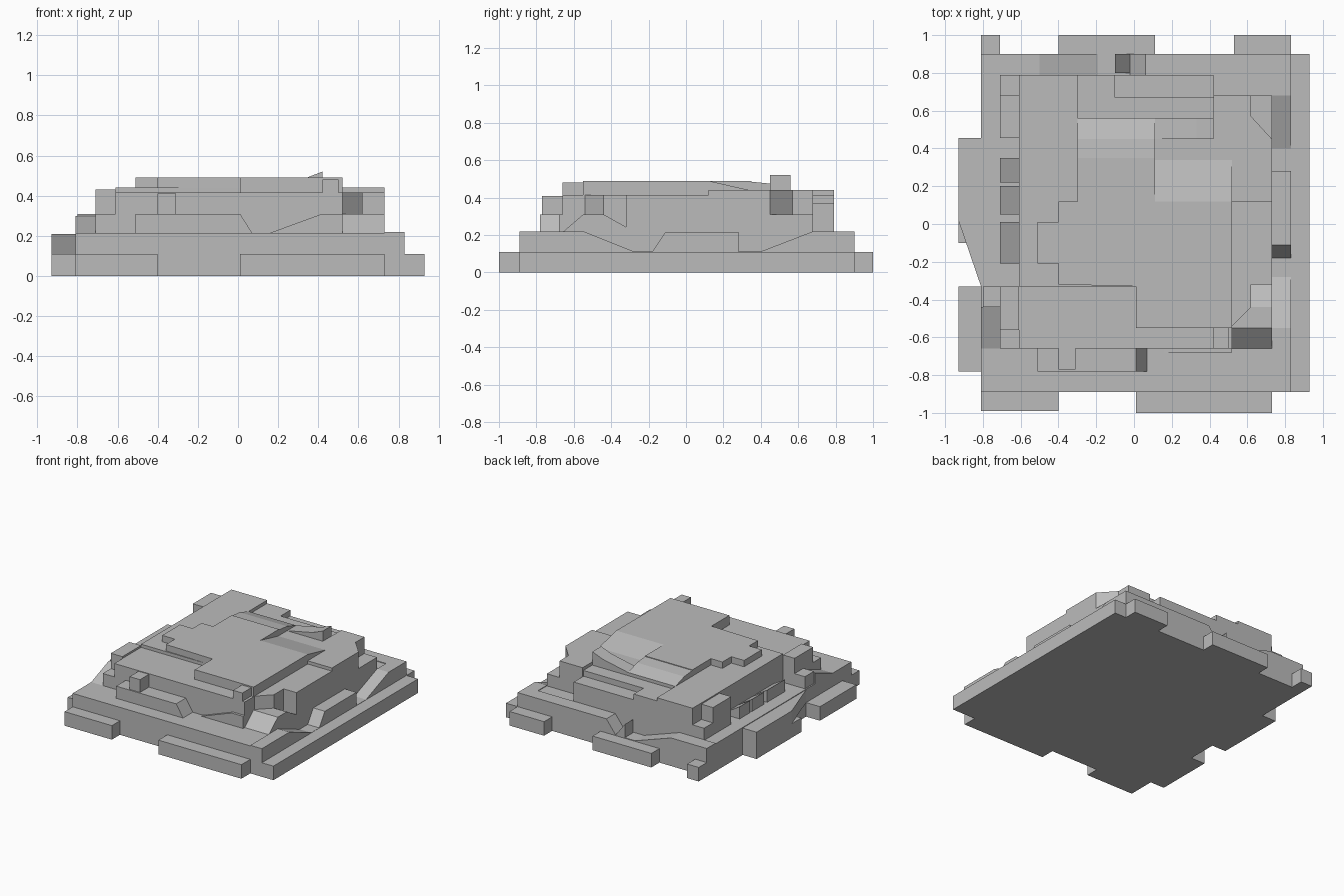
import bpy, bmesh

if "Cube" in bpy.data.objects:
    bpy.data.objects.remove(bpy.data.objects["Cube"])

mat = bpy.data.materials.new("stone_grey")
mat.diffuse_color = (0.5, 0.5, 0.5, 1)
mat.use_nodes = True
mat.node_tree.nodes["Principled BSDF"].inputs["Base Color"].default_value = mat.diffuse_color


def prism(name, pts, lo, hi, axis='z', hole=None, bottom=False):
    """Extrude a 2D outline along an axis; optional rectangular hole in the top (hidden area)."""
    bm = bmesh.new()
    place = {'z': lambda p, h: (p[0], p[1], h),
             'x': lambda p, h: (h, p[0], p[1]),
             'y': lambda p, h: (p[0], h, p[1])}[axis]
    a = [bm.verts.new(place(p, lo)) for p in pts]
    b = [bm.verts.new(place(p, hi)) for p in pts]
    n = len(pts)
    for i in range(n):
        j = (i + 1) % n
        bm.faces.new((a[i], a[j], b[j], b[i]))
    if bottom or axis != 'z':
        bm.faces.new(a[::-1])
    if hole:
        x0, x1, y0, y1 = hole
        h = [bm.verts.new((x, y, hi)) for x, y in ((x0, y0), (x1, y0), (x1, y1), (x0, y1))]
        loop = [bm.edges.get((b[i], b[(i + 1) % n])) for i in range(n)]
        loop += [bm.edges.new((h[i], h[(i + 1) % 4])) for i in range(4)]
        bmesh.ops.triangle_fill(bm, edges=loop, use_beauty=True, normal=(0, 0, 1))
    else:
        bm.faces.new(b)
    bmesh.ops.recalc_face_normals(bm, faces=bm.faces)
    # keep the upper terraces facing outwards even when the outline is open below
    tops = [f for f in bm.faces if all(abs(v.co.z - hi) < 1e-5 for v in f.verts)]
    if axis == 'z' and tops and tops[0].normal.z < 0:
        bmesh.ops.reverse_faces(bm, faces=bm.faces[:])
    me = bpy.data.meshes.new(name)
    bm.to_mesh(me)
    bm.free()
    me.materials.append(mat)
    ob = bpy.data.objects.new(name, me)
    bpy.context.collection.objects.link(ob)
    return ob


def box(name, x0, x1, y0, y1, z0, z1):
    return prism(name, [(x0, y0), (x1, y0), (x1, y1), (x0, y1)], z0, z1)


# Ground slab with jutting tabs
base = [(-.81, -.99), (-.40, -.99), (-.40, -.89), (.01, -.89), (.01, -1), (.73, -1), (.73, -.89),
        (.93, -.89), (.93, .90), (.83, .90), (.83, 1), (.53, 1), (.53, .90), (.11, .90), (.11, 1),
        (-.40, 1), (-.40, .90), (-.71, .90), (-.71, 1), (-.81, 1), (-.81, .455), (-.93, .455),
        (-.93, -.10), (-.81, -.10), (-.81, -.33), (-.93, -.33), (-.93, -.78), (-.81, -.78)]
prism("base_slab", base, 0, .11, hole=(-.78, .70, -.86, .76), bottom=True)

# Second terrace with broken right and back rims
second = [(-.81, -.89), (.73, -.89), (.73, .79), (-.81, .79)]
prism("second_terrace", second, .11, .215, hole=(-.58, .49, -.63, .64))
prism("right_rim", [(-.89, .11), (-.89, .22), (-.55, .22), (-.28, .112), (-.18, .112), (-.11, .215),
                    (.28, .215), (.28, .112), (.40, .112), (.68, .22), (.79, .22), (.79, .11)],
      .73, .83, 'x')
prism("back_rim", [(-.81, .11), (-.81, .22), (-.5, .22), (-.19, .115), (-.02, .115), (.06, .22),
                   (.83, .22), (.83, .11)], .79, .90, 'y')
prism("back_wedge", [(-.10, .115), (-.10, .22), (-.02, .115)], .80, .90, 'y')
prism("left_tab", [(-.93, .455), (-.93, .02), (-.81, -.33), (-.81, .455)], .11, .21)

# Main rock body
body = [(-.61, -.66), (.52, -.66), (.52, -.54), (.62, -.44), (.62, -.32), (.73, -.32), (.73, .45),
        (.62, .57), (.62, .68), (.42, .68), (.42, .67), (-.10, .67), (-.10, .79), (-.61, .79)]
prism("rock_body", body, .215, .415, hole=(-.27, .49, -.29, .52))
upper = [(-.61, -.33), (.52, -.33), (.52, .12), (.73, .12), (.73, .45), (.62, .57), (.62, .68),
         (.42, .68), (.42, .56), (-.30, .56), (-.30, .79), (-.61, .79)]
prism("upper_terrace", upper, .415, .44, hole=(-.28, .50, -.30, .10))

# Summit plateau with stepped edges and sloping back
summit = [(-.40, -.32), (.01, -.33), (.01, -.55), (.52, -.55), (.52, .12), (.11, .12), (.11, .35),
          (-.30, .35), (-.30, .12), (-.40, .12), (-.40, .01), (-.51, .01), (-.51, -.21), (-.40, -.21)]
prism("summit", summit, .415, .49)
prism("summit_right_slope", [(.12, .44), (.12, .49), (.34, .44)], .11, .52, 'x')
prism("summit_back_slope", [(.35, .44), (.35, .485), (.45, .475), (.56, .44)], -.30, .11, 'x')
prism("summit_spur", [(.11, .44), (.33, .485), (.42, .52), (.42, .44)], .45, .56, 'y')

# Front ledges
box("front_corner_block", .42, .50, -.66, -.55, .415, .48)
prism("front_ledge", [(-.51, .215), (-.51, .31), (.01, .31), (.07, .215)], -.78, -.66, 'y')
box("front_bump", -.40, -.31, -.77, -.66, .31, .41)
prism("front_skirt", [(.16, .215), (.42, .31), (.52, .31), (.52, .215)], -.68, -.66, 'y')

# Right ledges
prism("right_front_ramp", [(-.66, .215), (-.55, .31), (-.44, .31), (-.27, .215)], .52, .73, 'x')
box("right_back_ledge", .62, .73, .45, .68, .215, .31)

# Back ledge
box("back_ledge", -.10, .42, .67, .79, .215, .37)

# Left ledges and boulders
for i, (x0, x1, y0, y1, z) in enumerate([(-.71, -.61, .455, .68, .43), (-.71, -.61, -.56, -.33, .43),
                                         (-.71, -.61, .68, .79, .31), (-.71, -.61, -.66, -.56, .31),
                                         (-.80, -.71, -.44, -.33, .31)]):
    box(f"left_ledge_{i + 1}", x0, x1, y0, y1, .215, z)
for i, (y0, y1) in enumerate([(.22, .35), (.05, .20), (-.21, .01)]):
    prism(f"left_ramp_{i + 1}", [(-.71, .215), (-.71, .31), (-.61, .25), (-.61, .215)], y0, y1, 'y')
prism("left_front_ramp", [(-.66, .215), (-.44, .30), (-.44, .215)], -.81, -.71, 'x')
